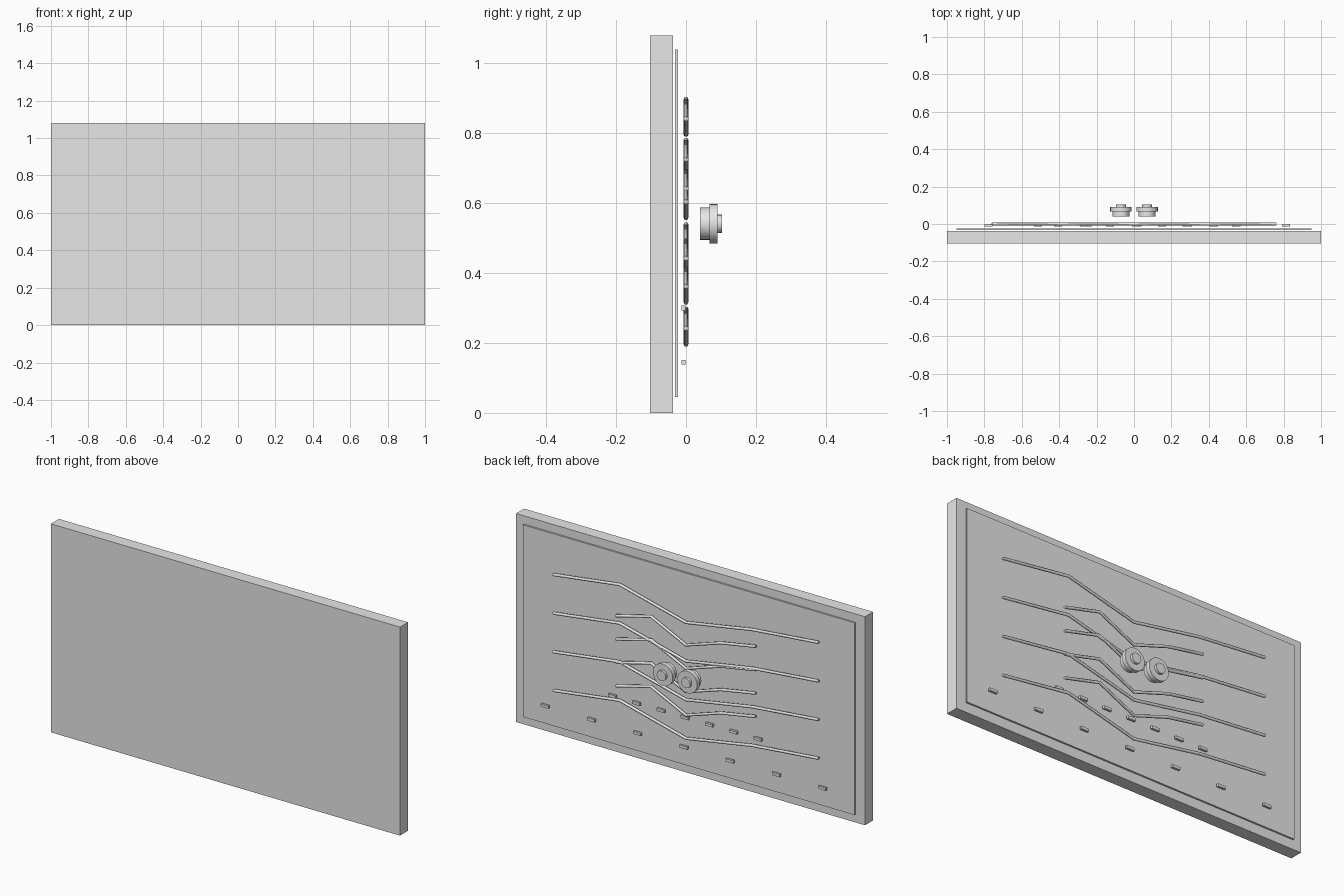
import bpy, math
from mathutils import Matrix

cube = bpy.data.objects.get("Cube")
if cube:
    bpy.data.objects.remove(cube, do_unlink=True)

grey = bpy.data.materials.new("plain_grey")
grey.use_nodes = True
grey.diffuse_color = (0.8, 0.8, 0.8, 1)
grey.node_tree.nodes["Principled BSDF"].inputs["Base Color"].default_value = (0.8, 0.8, 0.8, 1)


def box(name, x, y, z):
    """Box from (min, max) ranges along each axis."""
    mid = [sum(r) / 2 for r in (x, y, z)]
    size = [r[1] - r[0] for r in (x, y, z)]
    bpy.ops.mesh.primitive_cube_add(size=1, location=mid)
    ob = bpy.context.object
    ob.name = name
    ob.data.transform(Matrix.Diagonal((*size, 1)))
    ob.data.materials.append(grey)
    return ob


def disc(name, x, y0, y1, z, radius, sides=24):
    """Cylinder with its axis along y."""
    bpy.ops.mesh.primitive_cylinder_add(
        vertices=sides, radius=radius, depth=y1 - y0,
        location=(x, (y0 + y1) / 2, z), rotation=(math.pi / 2, 0, 0))
    ob = bpy.context.object
    ob.name = name
    ob.data.materials.append(grey)
    bpy.ops.object.shade_smooth_by_angle()
    return ob


def wire(name, half_length, base):
    """Bent rod running along x, with the same wave at any length."""
    wave = (0.10, 0.065, 0.0, 0.095, 0.045)
    curve = bpy.data.curves.new(name, "CURVE")
    curve.dimensions = "3D"
    curve.bevel_depth = 0.0075
    curve.bevel_resolution = 1
    curve.use_fill_caps = True
    spline = curve.splines.new("POLY")
    spline.points.add(len(wave) - 1)
    for i, rise in enumerate(wave):
        x = half_length * (i / 2 - 1)
        spline.points[i].co = (x, 0, base + rise, 1)
    curve.materials.append(grey)
    ob = bpy.data.objects.new(name, curve)
    bpy.context.collection.objects.link(ob)


def marker_row(name, first, step, z):
    """Row of seven small tick blocks."""
    for i in range(7):
        x = first + i * step
        box(f"{name}_{i + 1}", (x - 0.022, x + 0.022), (-0.013, -0.001), (z - 0.007, z + 0.007))


# Board and raised back panel
box("board", (-1, 1), (-0.103, -0.037), (0, 1.08))
box("back_panel", (-0.95, 0.95), (-0.032, -0.023), (0.045, 1.04))

# Long and short wavy rods
for i in range(4):
    wire(f"long_rod_{i + 1}", 0.76, 0.797 - 0.2 * i)
    wire(f"short_rod_{i + 1}", 0.4, 0.68 - 0.121 * i)

# Tick blocks below the rods
marker_row("lower_tick", -0.778, 0.265, 0.145)
marker_row("upper_tick", -0.407, 0.139, 0.3)

# Pair of stepped knobs
for side, x in (("right", -0.07), ("left", 0.07)):
    disc(f"{side}_knob_base", x, 0.04, 0.067, 0.541, 0.046)
    disc(f"{side}_knob_flange", x, 0.067, 0.09, 0.541, 0.057)
    disc(f"{side}_knob_boss", x, 0.09, 0.103, 0.541, 0.026)
